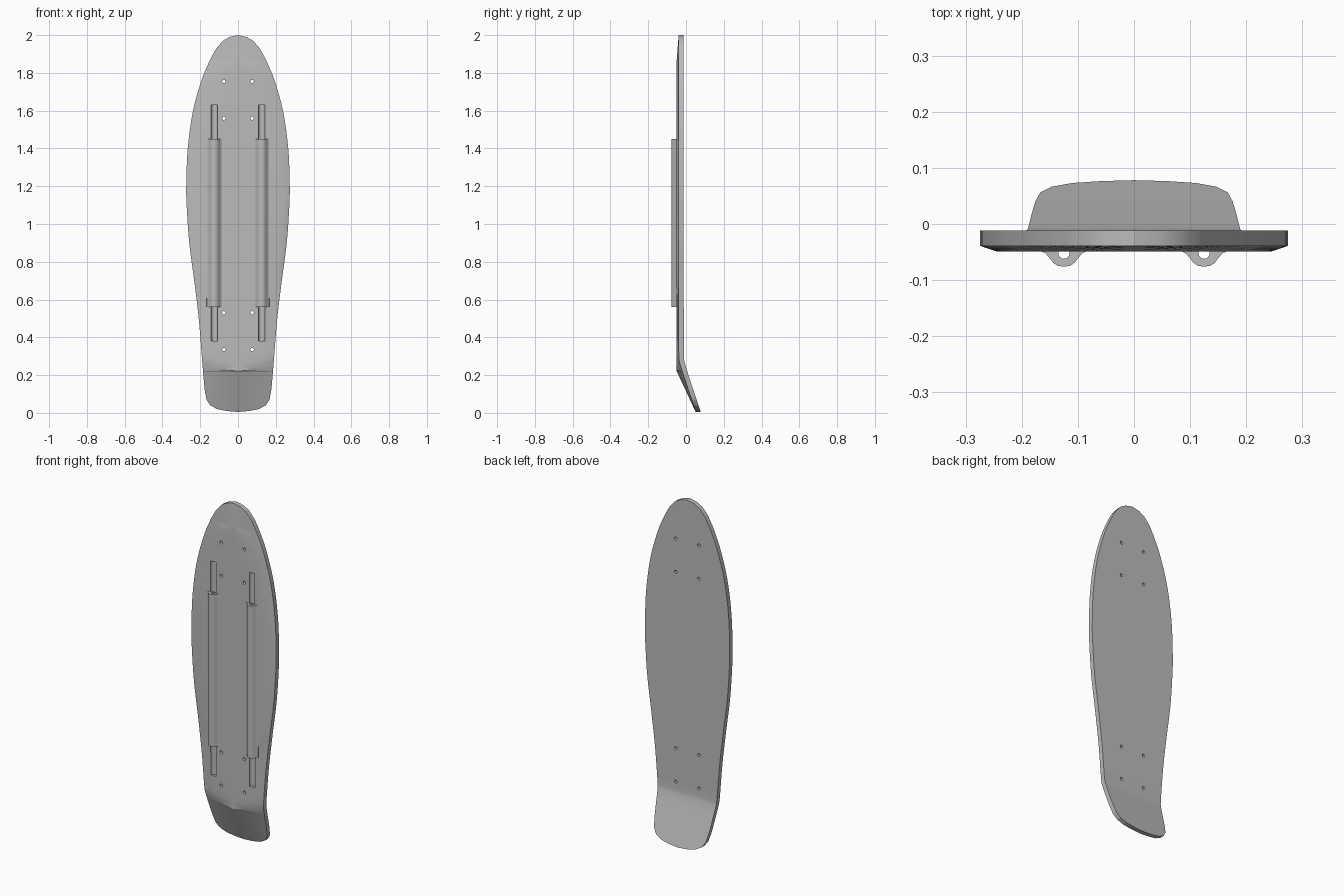
import bpy, bmesh, math
from mathutils import Matrix

cube = bpy.data.objects.get("Cube")
if cube:
    bpy.data.objects.remove(cube)

grey = bpy.data.materials.new("plain grey")
grey.use_nodes = True
COLOUR = (0.5, 0.5, 0.5, 1)
grey.diffuse_color = COLOUR
grey.node_tree.nodes["Principled BSDF"].inputs["Base Color"].default_value = COLOUR

BACK, RIM, CREST = -0.012, -0.039, -0.049
RAIL_X = 0.125

# half widths of the outline and of the raised flat field, by height
OUTLINE = [(0.005, 0), (0.01, 0.06), (0.02, 0.11), (0.04, 0.147), (0.07, 0.167),
           (0.12, 0.176), (0.28, 0.19), (0.5, 0.208), (0.7, 0.232), (0.9, 0.258),
           (1.1, 0.272), (1.2, 0.274), (1.4, 0.266), (1.6, 0.238), (1.77, 0.19),
           (1.88, 0.143), (1.93, 0.115), (1.97, 0.08), (1.99, 0.045), (2, 0)]
FIELD = [(0.22, 0), (0.225, 0.04), (0.24, 0.08), (0.28, 0.115), (0.35, 0.13),
         (0.58, 0.145), (0.7, 0.2), (0.9, 0.235), (1.15, 0.245), (1.4, 0.23),
         (1.6, 0.18), (1.75, 0.14), (1.83, 0.09), (1.86, 0.045), (1.87, 0)]


def sample(table, z):
    """Smooth interpolation through a table, zero outside it."""
    if z <= table[0][0] or z >= table[-1][0]:
        return 0.0

    def slope(i):
        lo, hi = table[max(i - 1, 0)], table[min(i + 1, len(table) - 1)]
        return (hi[1] - lo[1]) / (hi[0] - lo[0])
    i = max(k for k, p in enumerate(table) if p[0] <= z)
    (z0, a), (z1, b) = table[i], table[i + 1]
    h = z1 - z0
    t = (z - z0) / h
    if h < 0.06:
        return a + (b - a) * t
    s = t * t * (3 - 2 * t)
    return (a + (b - a) * s + h * slope(i) * t * (1 - t) ** 2
            - h * slope(i + 1) * t * t * (1 - t))


def kick(z):
    """Backward shift of the tail, with a soft bend."""
    d = 0.275 - z
    return (d + math.sqrt(d * d + 0.0003)) / 6


def crest(z):
    """Front surface along the centre line."""
    lo, hi = FIELD[0][0], FIELD[-1][0]
    if z < lo:
        t = (lo - z) / (lo - OUTLINE[0][0])
        return CREST + (RIM + kick(OUTLINE[0][0]) - CREST) * t
    if z > hi:
        return CREST + (RIM - CREST) * (z - hi) / (2 - hi)
    return CREST


def make_object(name, bm):
    bmesh.ops.recalc_face_normals(bm, faces=bm.faces)
    mesh = bpy.data.meshes.new(name)
    bm.to_mesh(mesh)
    bm.free()
    mesh.materials.append(grey)
    ob = bpy.data.objects.new(name, mesh)
    bpy.context.collection.objects.link(ob)
    return ob


def loft(rows):
    """Closed solid through equal rings of points."""
    bm = bmesh.new()
    rings = [[bm.verts.new(p) for p in row] for row in rows]
    n = len(rings[0])
    for a, b in zip(rings, rings[1:]):
        for i in range(n):
            j = (i + 1) % n
            bm.faces.new((a[i], a[j], b[j], b[i]))
    bm.faces.new(rings[0])
    bm.faces.new(rings[-1])
    return bm


def add_cylinder(bm, radius, depth, centre, turn=0, sides=16):
    matrix = Matrix.Translation(centre) @ Matrix.Rotation(turn, 4, 'X')
    bmesh.ops.create_cone(bm, cap_ends=True, segments=sides, radius1=radius,
                          radius2=radius, depth=depth, matrix=matrix)


def cut(target, cutter):
    cutter.hide_render = True
    cutter.hide_viewport = False
    mod = target.modifiers.new("cut", 'BOOLEAN')
    mod.operation = 'DIFFERENCE'
    mod.solver = 'EXACT'
    mod.object = cutter
    bpy.context.view_layer.objects.active = target
    bpy.ops.object.modifier_apply(modifier=mod.name)
    bpy.data.objects.remove(cutter)


def smooth(ob, degrees):
    bpy.ops.object.select_all(action='DESELECT')
    ob.select_set(True)
    bpy.context.view_layer.objects.active = ob
    bpy.ops.object.shade_smooth_by_angle(angle=math.radians(degrees))


# deck: lofted upwards, with raised field on the front and kicked tail
heights = sorted({p[0] for p in OUTLINE + FIELD} | {round(0.03 * k, 3) for k in range(1, 66)})
rows = []
for z in heights:
    w, f = sample(OUTLINE, z), sample(FIELD, z)
    back, rim, top = BACK + kick(z), RIM + kick(z), crest(z)
    rows.append([(-w, back, z), (0, back, z), (w, back, z), (w, rim, z),
                 (f, top, z), (0, top, z), (-f, top, z), (-w, rim, z)])
bm = loft(rows)
bmesh.ops.remove_doubles(bm, verts=bm.verts, dist=0.0002)
bmesh.ops.dissolve_degenerate(bm, edges=bm.edges, dist=0.0001)
bmesh.ops.triangulate(bm, faces=bm.faces)
deck = make_object("deck", bm)

# bolt holes and long round grooves
bm = bmesh.new()
for side in (-1, 1):
    for z in (0.335, 0.53, 1.56, 1.755):
        add_cylinder(bm, 0.009, 0.2, (side * 0.075, 0, z), math.pi / 2, 12)
    add_cylinder(bm, 0.0175, 1.25, (side * RAIL_X, CREST, 1.005))
cut(deck, make_object("deck_cutter", bm))
smooth(deck, 25)

# bell-shaped rails with a bore along each
HALF = [(0.042, -0.042), (0.04, -0.049), (0.033, -0.052), (0.026, -0.06),
        (0.019, -0.069), (0.011, -0.0745)]
PROFILE = HALF + [(0, -0.076)] + [(-x, y) for x, y in reversed(HALF)]
for side, name in ((-1, "right_rail"), (1, "left_rail")):
    rail = make_object(name, loft([[(side * RAIL_X + x, y, z) for x, y in PROFILE]
                                   for z in (0.56, 1.45)]))
    bm = bmesh.new()
    add_cylinder(bm, 0.01, 2, (side * RAIL_X, -0.052, 1))
    cut(rail, make_object("bore_cutter", bm))
    smooth(rail, 40)
